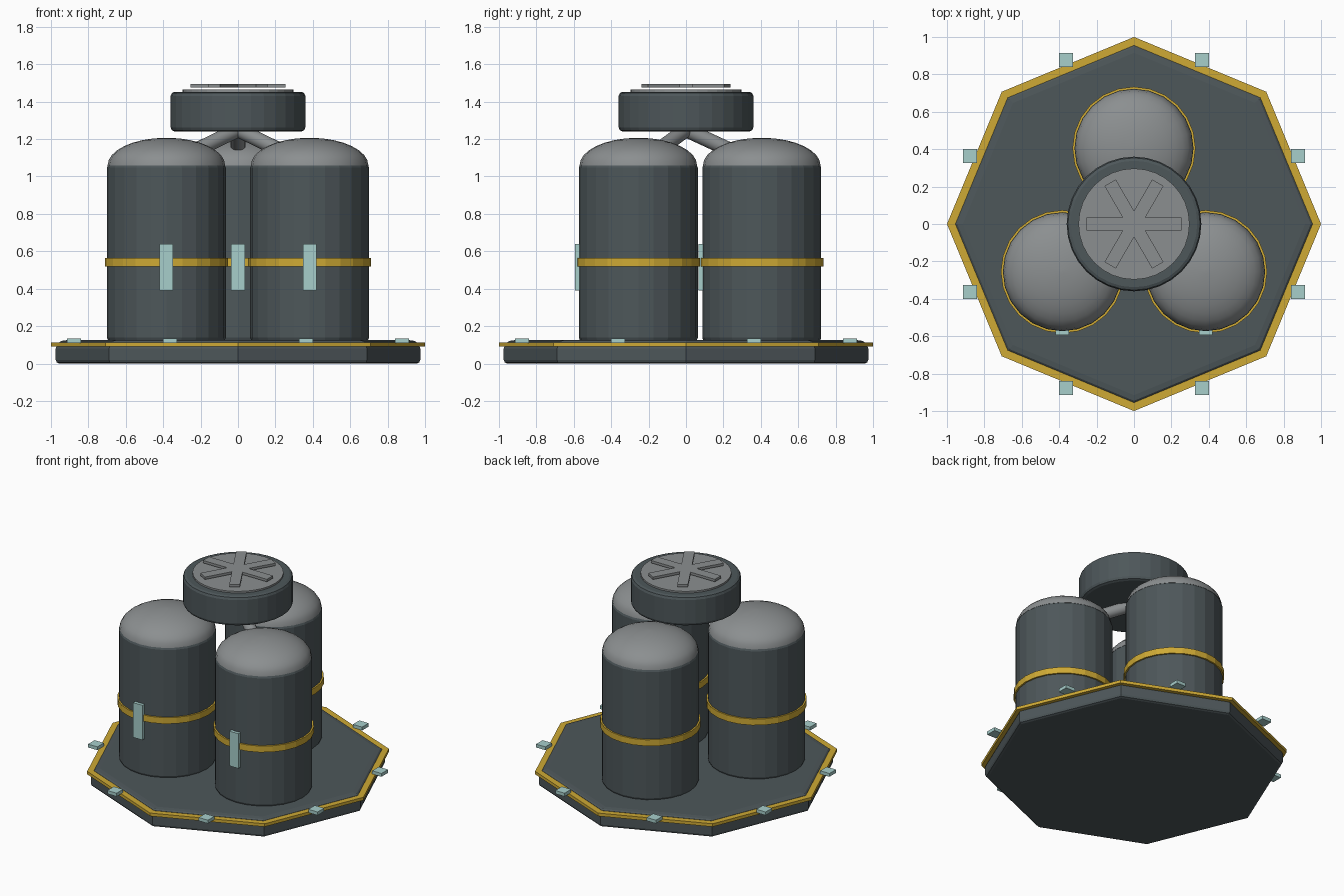
import bpy, bmesh, math
from mathutils import Vector

if "Cube" in bpy.data.objects:
    bpy.data.objects.remove(bpy.data.objects["Cube"])


def material(name, rgb):
    m = bpy.data.materials.new(name)
    m.diffuse_color = (*rgb, 1)
    m.use_nodes = True
    m.node_tree.nodes["Principled BSDF"].inputs["Base Color"].default_value = m.diffuse_color
    return m


SLATE = material("dark slate", (0.075, 0.095, 0.102))
GOLD = material("gold trim", (0.62, 0.40, 0.035))
MINT = material("pale mint", (0.39, 0.62, 0.60))
GREY = material("mid grey", (0.26, 0.275, 0.28))


def finish(bm, name, mat, loc=(0, 0, 0), smooth=None):
    bmesh.ops.remove_doubles(bm, verts=bm.verts, dist=1e-5)
    bmesh.ops.recalc_face_normals(bm, faces=bm.faces)
    me = bpy.data.meshes.new(name)
    bm.to_mesh(me)
    bm.free()
    me.materials.append(mat)
    ob = bpy.data.objects.new(name, me)
    ob.location = loc
    bpy.context.collection.objects.link(ob)
    if smooth:
        bpy.ops.object.select_all(action='DESELECT')
        ob.select_set(True)
        bpy.context.view_layer.objects.active = ob
        bpy.ops.object.shade_smooth_by_angle(angle=math.radians(smooth))
    return ob


def lathe(name, profile, n, mat, loc=(0, 0, 0), closed=False, smooth=None):
    """Spin (radius, z) points round z; open profiles get flat end caps."""
    bm = bmesh.new()
    rings = [[bm.verts.new((r * math.cos(math.tau * i / n), r * math.sin(math.tau * i / n), z))
              for i in range(n)] for r, z in profile]
    pairs = list(zip(rings, rings[1:]))
    if closed:
        pairs.append((rings[-1], rings[0]))
    for a, b in pairs:
        for i in range(n):
            j = (i + 1) % n
            bm.faces.new((a[i], a[j], b[j], b[i]))
    if not closed:
        bm.faces.new(rings[0])
        bm.faces.new(rings[-1])
    return finish(bm, name, mat, loc, smooth)


def drum(r, z0, z1, b):
    """Profile of a cylinder with softened rims."""
    k = b * 0.3
    return [(r - b, z0), (r - k, z0 + k), (r, z0 + b),
            (r, z1 - b), (r - k, z1 - k), (r - b, z1)]


def box(name, size, loc, mat):
    bm = bmesh.new()
    bmesh.ops.create_cube(bm, size=1)
    bmesh.ops.scale(bm, vec=size, verts=bm.verts)
    return finish(bm, name, mat, loc)


# Octagonal base with gold rim and raised deck
lathe("base", drum(0.975, 0.0, 0.10, 0.02), 8, SLATE)
lathe("base_rim", [(0.94, 0.09), (1.0, 0.09), (1.0, 0.112), (0.94, 0.112)], 8, GOLD, closed=True)
lathe("deck", [(0.955, 0.095), (0.955, 0.113), (0.945, 0.121), (0.915, 0.125)], 8, SLATE)

# Small lamps at the middle of each base edge
for i in range(8):
    a = math.radians(22.5 + 45 * i)
    box(f"edge_lamp_{i + 1}", (0.074, 0.074, 0.024),
        (0.95 * math.cos(a), 0.95 * math.sin(a), 0.123), MINT)

# Three tanks, each with dome, band, front gauge and strut to the hub
for i, (x, y) in enumerate([(-0.383, -0.255), (0.383, -0.255), (0, 0.405)], 1):
    lathe(f"tank_{i}", drum(0.318, 0.12, 1.065, 0.018), 24, SLATE, (x, y, 0))
    dome = [(0.314 * math.cos(t), 0.147 * math.sin(t))
            for t in (math.radians(d) for d in range(0, 90, 11))] + [(0.004, 0.147)]
    lathe(f"tank_dome_{i}", dome, 24, GREY, (x, y, 1.06), smooth=40)
    lathe(f"tank_band_{i}", [(0.30, 0.52), (0.329, 0.52), (0.329, 0.565), (0.30, 0.565)],
          24, GOLD, (x, y, 0), closed=True)
    box(f"tank_gauge_{i}", (0.073, 0.026, 0.25), (x, y - 0.326, 0.515), MINT)
    start = Vector((0, 0, 1.25))
    end = Vector((x * 0.8, y * 0.8, 1.10))
    strut = lathe(f"strut_{i}", [(0.04, 0), (0.04, (end - start).length)], 16, GREY, start, smooth=40)
    strut.rotation_euler = (end - start).to_track_quat('Z', 'Y').to_euler()

# Central hub and its cap
lathe("hub", drum(0.36, 1.24, 1.453, 0.022), 32, SLATE)
lathe("hub_cap", [(0.297, 1.44), (0.297, 1.465)], 32, GREY)

# Six-armed vent star above the cap
bm = bmesh.new()
pts = []
for i in range(6):
    a = math.radians(60 * i)
    c, s = math.cos(a), math.sin(a)
    for u, v in ((0.255, -0.035), (0.255, 0.035)):
        pts.append((u * c - v * s, u * s + v * c))
    a += math.radians(30)
    pts.append((0.07 * math.cos(a), 0.07 * math.sin(a)))
face = bm.faces.new([bm.verts.new((px, py, 1.477)) for px, py in pts])
ext = bmesh.ops.extrude_face_region(bm, geom=[face], use_keep_orig=True)
bmesh.ops.translate(bm, vec=(0, 0, 0.018),
                    verts=[g for g in ext["geom"] if isinstance(g, bmesh.types.BMVert)])
finish(bm, "vent_star", GREY)
